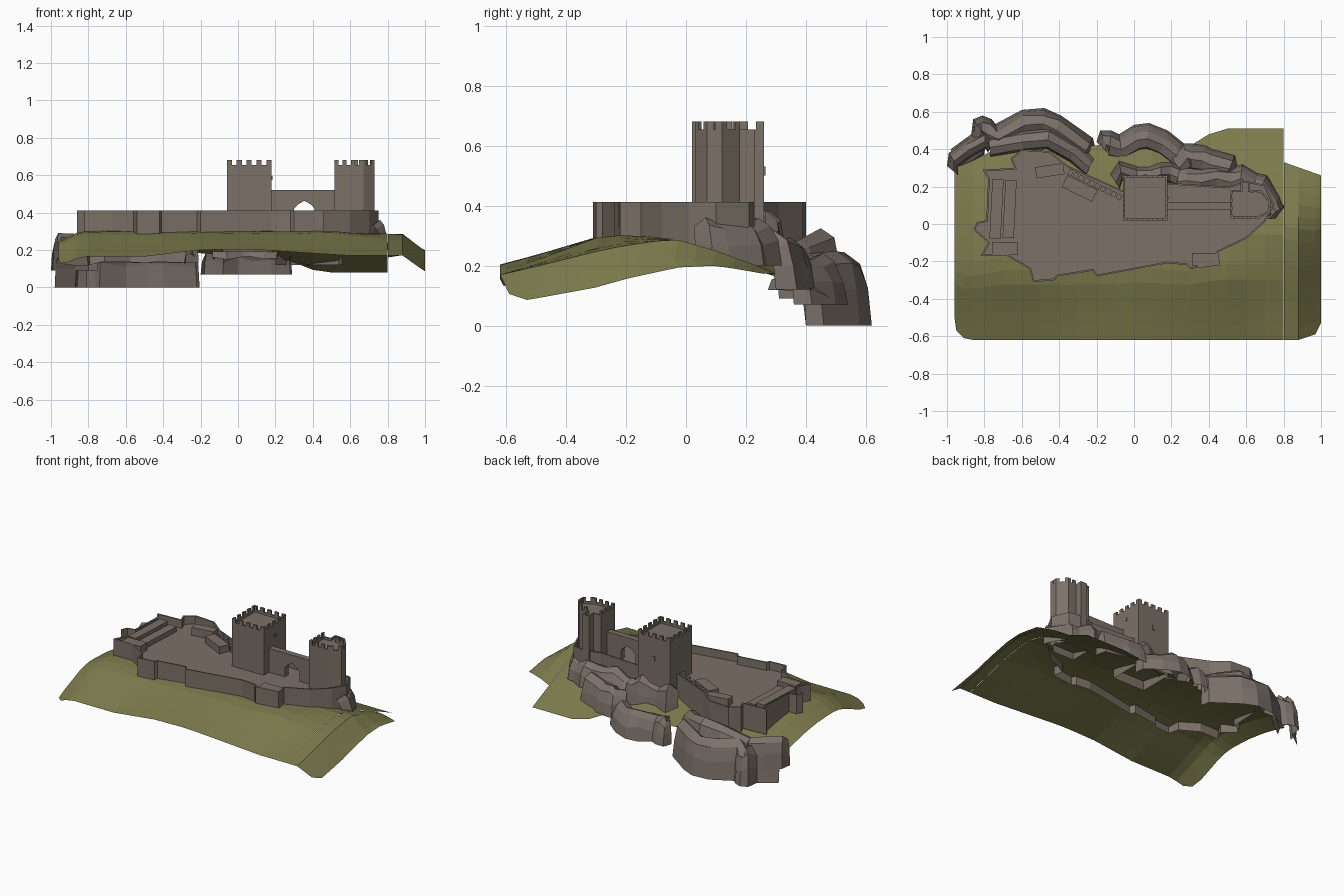
import bpy, bmesh, math, random
from mathutils import Vector, Matrix

if "Cube" in bpy.data.objects:
    bpy.data.objects.remove(bpy.data.objects["Cube"])

random.seed(4)


def material(name, rgb):
    m = bpy.data.materials.new(name)
    m.diffuse_color = (*rgb, 1)
    m.use_nodes = True
    m.node_tree.nodes["Principled BSDF"].inputs["Base Color"].default_value = m.diffuse_color
    return m


STONE = material("warm_grey_stone", (0.2, 0.167, 0.136))
ROCK = material("cliff_rock", (0.2, 0.167, 0.145))
GRASS = material("olive_grass", (0.2, 0.195, 0.072))


def finish(name, bm, mat, normals=True):
    if normals:
        bmesh.ops.recalc_face_normals(bm, faces=bm.faces[:])
    me = bpy.data.meshes.new(name)
    bm.to_mesh(me)
    bm.free()
    me.materials.append(mat)
    ob = bpy.data.objects.new(name, me)
    bpy.context.collection.objects.link(ob)
    return ob


def lerp(table, t):
    for (a, va), (b, vb) in zip(table, table[1:]):
        if t <= b:
            return va + (vb - va) * max(0, (t - a) / (b - a))
    return table[-1][1]


def box(bm, c, size, ang=0):
    m = (Matrix.Translation(c) @ Matrix.Rotation(ang, 4, 'Z')
         @ Matrix.Diagonal((*size, 1)))
    bmesh.ops.create_cube(bm, size=1, matrix=m)


def prism(bm, pts, z0, z1, rim=0, sink=0):
    """Upright open-bottomed prism; its top is inset by rim and sunk into a floor."""
    face = bm.faces.new([bm.verts.new((x, y, z0)) for x, y in pts])
    face.normal_update()
    if face.normal.z < 0:
        face.normal_flip()
    top = bmesh.ops.extrude_face_region(bm, geom=[face], use_keep_orig=True)["geom"]
    for v in top:
        if isinstance(v, bmesh.types.BMVert):
            v.co.z = z1
    cap = [f for f in top if isinstance(f, bmesh.types.BMFace)][0]
    bmesh.ops.delete(bm, geom=[face], context='FACES_ONLY')
    cap.normal_update()
    bmesh.ops.inset_region(bm, faces=[cap], thickness=rim, use_even_offset=True)
    low = bmesh.ops.extrude_face_region(bm, geom=[cap])["geom"]
    for v in low:
        if isinstance(v, bmesh.types.BMVert):
            v.co.z -= sink
    if cap.is_valid:
        bm.faces.remove(cap)


def merlons(bm, pts, z, w=0.027, pitch=0.052, h=0.026, closed=True, thick=0.012):
    ends = pts[1:] + pts[:1] if closed else pts[1:]
    mid = Vector((sum(p[0] for p in pts), sum(p[1] for p in pts))) / len(pts)
    for p, q in zip(pts, ends):
        a, d = Vector(p), Vector(q) - Vector(p)
        n = max(1, round((d.length - w) / pitch))
        u = d.normalized()
        inward = Vector((-u.y, u.x))
        if inward.dot(mid - a) < 0:
            inward = -inward
        for i in range(n + 1):
            c = a + u * (w / 2 + (d.length - w) * i / n) + inward * thick / 2
            box(bm, (c.x, c.y, z + h / 2), (w, thick, h), math.atan2(d.y, d.x))


# grassy hill: open height sheet with irregular front and back edges
front = [(-.96, -.5), (-.95, -.57), (-.91, -.61), (-.86, -.62), (.88, -.62), (.97, -.59), (1, -.53)]
back = [(-.96, .3), (-.86, .34), (-.7, .42), (-.2, .42), (.05, .46), (.27, .4),
        (.45, .51), (.8, .51), (.802, .33), (1, .26)]
edge_z = [(-.96, .165), (-.5, .165), (-.2, .2), (.05, .205), (.6, .17), (1, .17)]
rise = [(-.62, 0), (-.5, .32), (-.4, .62), (-.3, .92), (-.2, 1)]
fall_east = [(-.2, .303), (-.04, .29), (.1, .25), (.25, .195), (.4, .13), (.51, .08)]
fall_west = [(-.2, .303), (-.04, .295), (.1, .275), (.25, .24), (.4, .19), (.51, .15)]
side = [(-.62, .09), (-.53, .105), (-.3, .12), (-.05, .1), (.1, .05), (.3, .01), (.51, 0)]
dip = [(-.62, 0), (-.5, .015), (-.3, .045), (-.2, .035), (-.04, 0), (.5, 0)]
xs = [-.96, -.95, -.91, -.86] + [-.8 + .1 * i for i in range(17)] + [.802, .88, .97, 1]


def ground(x, y):
    e = lerp(edge_z, x)
    k = min(1, max(0, (x - .1) / .25))
    f = lerp(fall_west, y) * (1 - k) + lerp(fall_east, y) * k
    z = e + (.303 - e) * lerp(rise, y) if y < -.2 else f
    z -= lerp(side, y) * max(0, (x - .88) / .12) + lerp(dip, y) * min(1, max(0, (x - .5) / .38))
    return z - max(0, (-.84 - x) / .12) * .06


bm = bmesh.new()
cols = []
for x in xs:
    y0, y1 = lerp(front, x), lerp(back, x)
    ys = [y0 + (y1 - y0) * j / 14 for j in range(15)]
    cols.append([bm.verts.new((x, y, ground(x, y))) for y in ys])
for a, b in zip(cols, cols[1:]):
    if b[0].co.x - a[0].co.x < .01 and a[0].co.x > 0:
        continue
    for j in range(14):
        bm.faces.new((a[j], b[j], b[j + 1], a[j + 1]))
finish("grass_hill", bm, GRASS, normals=False)

# curtain wall and sunken courtyard
outline = [(-.81, .29), (-.64, .3), (-.66, .35), (-.6, .4), (-.45, .39), (-.35, .31), (-.06, .18),
           (0, .22), (.18, .22), (.5, .2), (.6, .23), (.7, .21), (.75, .1), (.7, .01),
           (.6, -.08), (.45, -.15), (.46, -.22), (.3, -.24), (.28, -.22), (.18, -.21),
           (-.2, -.28), (-.22, -.25), (-.41, -.28), (-.42, -.3), (-.54, -.31), (-.56, -.24),
           (-.68, -.17), (-.82, -.17), (-.78, -.1), (-.86, -.03), (-.84, .01), (-.79, .02), (-.78, .24)]
bm = bmesh.new()
prism(bm, outline, .24, .412, .009, .055)
finish("curtain_wall", bm, STONE)

# great tower
sq = [(-.06, .02), (.18, .02), (.18, .26), (-.06, .26)]
bm = bmesh.new()
prism(bm, sq, .22, .655, .012, .015)
merlons(bm, sq, .655)
box(bm, (.06, .261, .515), (.02, .008, .03))
box(bm, (.182, .14, .585), (.006, .015, .02))
finish("great_tower", bm, STONE)

# lesser tower with angled outer side
poly = [(.515, .03), (.67, .03), (.73, .07), (.73, .12), (.68, .18), (.62, .18),
        (.62, .23), (.57, .23), (.57, .18), (.515, .18)]
bm = bmesh.new()
prism(bm, poly, .22, .655, .01, .015)
merlons(bm, poly[:6], .655, .022, .04, closed=False)
merlons(bm, [poly[-1], poly[0]], .655, .022, .04, closed=False)
finish("lesser_tower", bm, STONE)

# arched cross wall between the towers
arch = [(.41, .33), (.41, .42), (.39, .443), (.355, .463), (.32, .443), (.3, .42), (.3, .33)]
prof = [(.17, .33), (.17, .52), (.52, .52), (.52, .33)] + arch
bm = bmesh.new()
f = bm.faces.new([bm.verts.new((x, .075, z)) for x, z in prof])
ext = bmesh.ops.extrude_face_region(bm, geom=[f], use_keep_orig=True)["geom"]
bmesh.ops.translate(bm, vec=(0, .04, 0), verts=[v for v in ext if isinstance(v, bmesh.types.BMVert)])
bmesh.ops.triangulate(bm, faces=[f for f in bm.faces if len(f.verts) > 4])
finish("arched_cross_wall", bm, STONE)

# courtyard buildings, low walls and stair along the back wall
bm = bmesh.new()
box(bm, (-.735, .08, .37), (.06, .32, .075), -.05)
box(bm, (-.665, .08, .36), (.06, .31, .06), -.05)
box(bm, (-.69, -.13, .37), (.14, .07, .08))
box(bm, (-.45, .285, .375), (.15, .06, .07), .15)
box(bm, (-.29, .19, .375), (.18, .07, .06), -.45)
box(bm, (.38, -.19, .37), (.14, .07, .08))
finish("courtyard_buildings", bm, STONE)
bm = bmesh.new()
for i in range(10):
    t = i / 9
    box(bm, (-.34 + .26 * t, .275 - .13 * t, .365 + .02 * (i % 2)), (.024, .03, .05), -.46)
finish("wall_stair", bm, STONE)


def rock_band(name, pts, zb, zt, w, jit=.025):
    """Faceted cliff shell following an outer edge, west to east."""
    bm = bmesh.new()
    rows = []
    for i, p in enumerate(pts):
        t = Vector(pts[min(i + 1, len(pts) - 1)]) - Vector(pts[max(i - 1, 0)])
        t.normalize()
        inn = Vector((t.y, -t.x)) * .6 + Vector((0, -.4))
        top = zt + random.uniform(-jit, jit)
        h = top - zb
        end = .8 if i in (0, len(pts) - 1) else 1
        k = random.uniform(.2, .36)
        sect = [(0, zb), (.1, zb + h * random.uniform(.4, .55)), (k, zb + h * .84 * end),
                (.65, top * end + zb * (1 - end)), (1, zb + h * .88 * end), (1.1, zb + h * .55)]
        rows.append([bm.verts.new((*(Vector(p) + inn * w * k), z)) for k, z in sect])
    for a, b in zip(rows, rows[1:]):
        for j in range(5):
            bm.faces.new((b[j], a[j], a[j + 1], b[j + 1]))
    finish(name, bm, ROCK, normals=False)


# stepped cliffs behind the castle
rock_band("cliff_west_low", [(-.98, .4), (-.87, .48), (-.86, .56), (-.81, .58), (-.76, .56), (-.74, .535),
          (-.6, .61), (-.48, .62), (-.39, .58), (-.22, .46), (-.205, .4)], 0, .23, .13)
rock_band("cliff_west_end", [(-1, .31), (-.99, .38), (-.9, .45), (-.8, .5), (-.75, .47)], .09, .27, .09)
rock_band("cliff_west_high", [(-.78, .48), (-.6, .51), (-.45, .52), (-.3, .44), (-.21, .36)], .13, .3, .11)
rock_band("cliff_middle_low", [(-.2, .44), (-.18, .5), (-.12, .5), (-.08, .48), (0, .53), (.08, .54),
          (.18, .5), (.28, .42), (.29, .36)], .07, .23, .13)
rock_band("cliff_middle_high", [(-.13, .27), (-.08, .34), (.02, .31), (.08, .31), (.14, .33), (.2, .33),
          (.25, .31)], .19, .36, .1)
rock_band("cliff_east_low", [(.2, .36), (.26, .43), (.31, .43), (.38, .42), (.42, .4), (.54, .37),
          (.56, .3)], .12, .3, .13)
rock_band("cliff_east_high", [(.2, .3), (.28, .31), (.36, .3), (.44, .32), (.52, .3), (.58, .32),
          (.66, .27), (.71, .26), (.78, .15), (.805, .09), (.76, .03)], .2, .34, .12)
